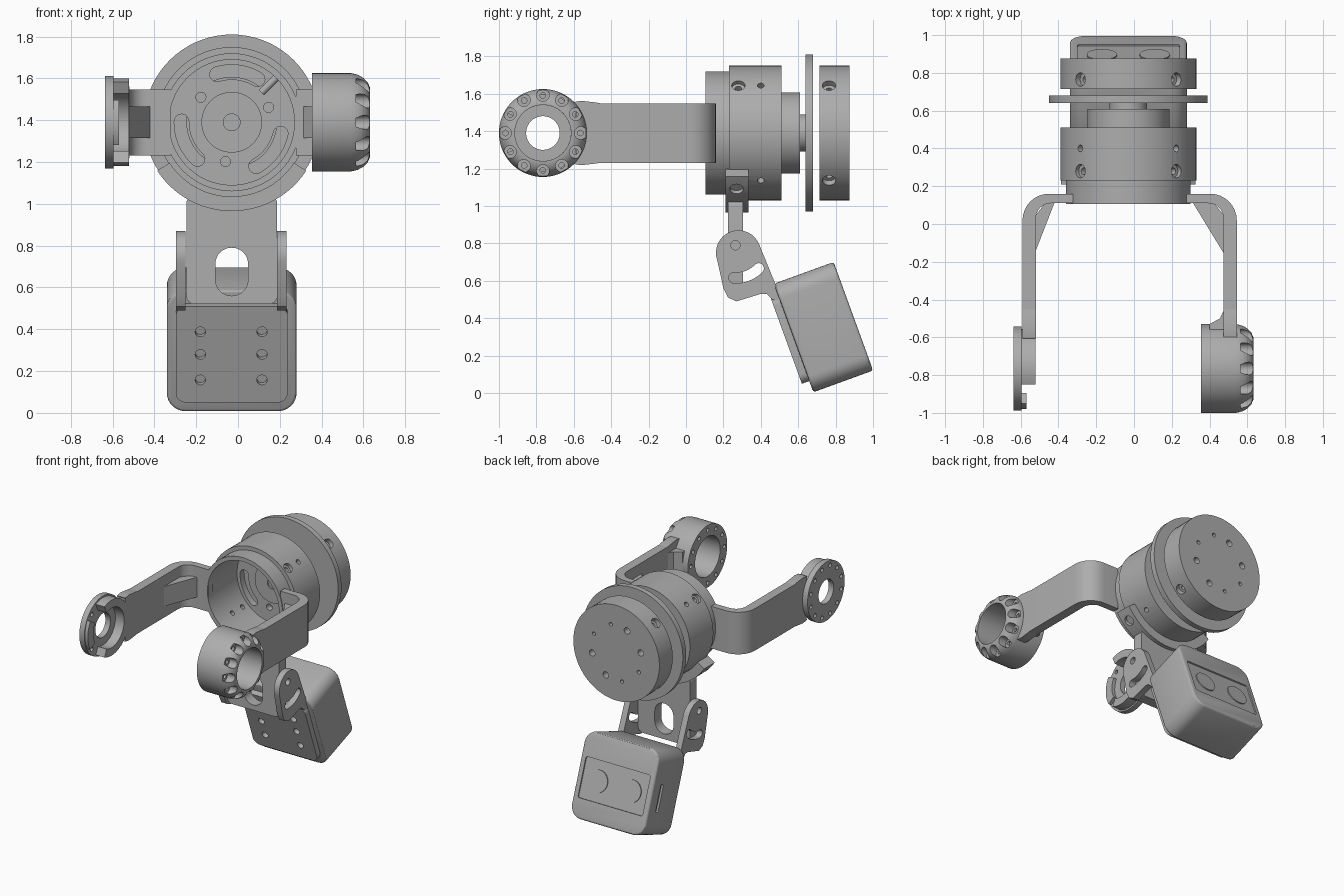
import bpy, bmesh
from math import sin, cos, pi, radians
from mathutils import Matrix, Vector

if "Cube" in bpy.data.objects:
    bpy.data.objects.remove(bpy.data.objects["Cube"])

GREY = (0.42, 0.42, 0.42, 1)
mat = bpy.data.materials.new("grey plastic")
mat.use_nodes = True
mat.diffuse_color = GREY
mat.node_tree.nodes["Principled BSDF"].inputs["Base Color"].default_value = GREY


def frame(u, v, w, origin=(0, 0, 0)):
    """Matrix with the given axes as columns."""
    return Matrix.Translation(origin) @ Matrix((u, v, w)).transposed().to_4x4()


X, Y, Z = (1, 0, 0), (0, 1, 0), (0, 0, 1)
CX, CZ, EY = -0.03, 1.39, -0.765          # drum axis, arm end axis
FLAT = frame(X, Y, Z)
SIDE = frame(Y, Z, X)                     # outlines in y, z, depth along x
FRONT = frame(X, Z, Y)                    # outlines in x, z, depth along y
DRUM = frame(X, Z, Y, (CX, 0, CZ))
END = frame(Y, Z, X, (0, EY, CZ))
TILT = frame(X, (0, -0.342, 0.94), (0, 0.94, 0.342), (CX, 0.735, 0.352))


def finish(bm, name, m):
    bm.transform(m)
    bmesh.ops.remove_doubles(bm, verts=bm.verts, dist=1e-5)
    bmesh.ops.recalc_face_normals(bm, faces=bm.faces)
    me = bpy.data.meshes.new(name)
    bm.to_mesh(me)
    bm.free()
    me.materials.append(mat)
    me.shade_smooth()
    me.set_sharp_from_angle(angle=radians(30))
    ob = bpy.data.objects.new(name, me)
    bpy.context.collection.objects.link(ob)
    return ob


def prism(name, pts, lo, hi, m):
    """Extrude a closed outline from lo to hi."""
    bm = bmesh.new()
    a, b = [[bm.verts.new((p[0], p[1], h)) for p in pts] for h in (lo, hi)]
    bm.faces.new(a)
    bm.faces.new(b)
    for i in range(len(pts)):
        bm.faces.new((a[i - 1], a[i], b[i], b[i - 1]))
    return finish(bm, name, m)


def lathe(name, profile, m, n=64):
    """Turn a closed (depth, radius) profile around the local depth axis."""
    bm = bmesh.new()
    rings = [[bm.verts.new((r * cos(2 * pi * k / n), r * sin(2 * pi * k / n), h))
              for h, r in profile] for k in range(n)]
    for k in range(n):
        for i in range(len(profile)):
            bm.faces.new((rings[k - 1][i - 1], rings[k - 1][i], rings[k][i], rings[k][i - 1]))
    bmesh.ops.dissolve_degenerate(bm, dist=1e-6, edges=bm.edges)
    return finish(bm, name, m)


def rod(r, lo, hi, m, n=20):
    return prism("cutter", arc(0, 0, r, 0, 360 - 360 / n, n - 1), lo, hi, m)


def disc(name, r, lo, hi, m):
    return prism(name, arc(0, 0, r, 0, 355, 71), lo, hi, m)


def arc(cx, cy, r, a0, a1, n=8):
    return [(cx + r * cos(radians(a0 + (a1 - a0) * i / n)),
             cy + r * sin(radians(a0 + (a1 - a0) * i / n))) for i in range(n + 1)]


def rounded(w, h, r, cx=0, cy=0):
    pts = []
    for i, (sx, sy) in enumerate(((1, 1), (-1, 1), (-1, -1), (1, -1))):
        pts += arc(cx + sx * (w / 2 - r), cy + sy * (h / 2 - r), r, 90 * i, 90 * i + 90)
    return pts


def band(r0, r1, a0, a1, caps=False, cx=0, cy=0):
    """Curved strip, with round ends if asked."""
    pts = arc(cx, cy, r1, a0, a1, 24)
    rm, h = (r0 + r1) / 2, (r1 - r0) / 2
    def cap(a, t):
        c = radians(a)
        return arc(cx + rm * cos(c), cy + rm * sin(c), h, a + t, a + t + 180)[1:-1]
    pts += cap(a1, 0) if caps else []
    pts += arc(cx, cy, r0, a1, a0, 24)
    return pts + (cap(a0, 180) if caps else [])


def around(m, r, a):
    return m @ Matrix.Translation((r * cos(radians(a)), r * sin(radians(a)), 0))


def cut(ob, cutters, bevel=0):
    """Bevel, subtract the cutters, then bake the result."""
    if bevel:
        b = ob.modifiers.new("bevel", "BEVEL")
        b.width, b.segments, b.angle_limit = bevel, 3, radians(40)
    for c in cutters:
        c.hide_render = True
        mod = ob.modifiers.new("cut", "BOOLEAN")
        mod.object, mod.operation, mod.solver = c, "DIFFERENCE", "EXACT"
    me = bpy.data.meshes.new_from_object(
        ob.evaluated_get(bpy.context.evaluated_depsgraph_get()))
    ob.modifiers.clear()
    ob.data = me
    me.shade_smooth()
    me.set_sharp_from_angle(angle=radians(30))
    for c in cutters:
        bpy.data.objects.remove(c)


def radial(y, a):
    """Frame pointing outward from the drum axis."""
    d = Vector((cos(radians(a)), 0, sin(radians(a))))
    return frame(Vector(Y).cross(d), Y, d, (CX, y, CZ))


DIAGONALS = (45, 135, 225, 315)

# Hollow drum with slotted floor and side screw holes
drum = lathe("motor_drum", [(0.105, 0.30), (0.105, 0.33), (0.23, 0.33), (0.23, 0.36),
                            (0.51, 0.36), (0.51, 0), (0.46, 0), (0.46, 0.30)], DRUM)
holes = [prism("cutter", band(0.205, 0.275, a - 24, a + 24, True), 0.4, 0.6, DRUM)
         for a in (83, 203, 323)]
holes += [rod(0.024, 0.4, 0.6, around(DRUM, 0.19, a)) for a in (22, 141, 261)]
for a in DIAGONALS:
    holes += [rod(0.036, 0.335, 0.4, radial(0.28, a)), rod(0.018, 0.2, 0.345, radial(0.28, a)),
              rod(0.018, 0.2, 0.4, radial(0.4, a))]
cut(drum, holes)
hub = lathe("drum_hub", [(0.45, 0.04), (0.45, 0.145), (0.47, 0.145), (0.47, 0.04)], DRUM)

# Stepped shaft, flange and rear motor
disc("shaft_step", 0.217, 0.505, 0.61, DRUM)
disc("shaft_neck", 0.1, 0.6, 0.65, DRUM)
disc("flange", 0.42, 0.64, 0.68, DRUM)
rear = disc("rear_motor", 0.36, 0.715, 0.875, DRUM)
holes = [rod(0.036, 0.325, 0.4, radial(0.765, a)) for a in DIAGONALS]
holes += [rod(0.016, 0.28, 0.34, radial(0.765, a)) for a in DIAGONALS]
for a in (0, 180):
    holes += [rod(0.024, 0.82, 0.9, around(DRUM, 0.21, a + t)) for t in (115, 165)]
    holes += [rod(0.014, 0.82, 0.9, around(DRUM, 0.21, a + t)) for t in (27, 77)]
cut(rear, holes)

# Yoke arms with gussets
for side, name, inner, stop in ((1, "left", 0.33, -0.585), (-1, "right", 0.395, -0.6)):
    outline = [(0.567, stop)] + arc(0.427, 0.02, 0.14, 0, 90) + [(0.30, 0.16), (0.30, 0.11)]
    outline += arc(0.417, 0.03, 0.08, 90, 0) + [(0.497, stop)]
    prism(name + "_arm", [(side * d - 0.023, y) for d, y in outline], 1.23, 1.548, FLAT)
    web = [(0.51, -0.175), (0.51, 0.03), (0.44, 0.12), (inner, 0.12)]
    prism(name + "_arm_gusset", [(side * d - 0.023, y) for d, y in web], 1.315, 1.465, FLAT)

# Left arm end: scalloped hollow housing
shell = [(0.355, 0.15), (0.355, 0.235), (0.54, 0.235), (0.575, 0.228), (0.60, 0.215),
         (0.62, 0.195), (0.632, 0.165), (0.632, 0.15)]
housing = lathe("left_motor_housing", shell, END)
holes = [rod(0.034, 0.565, 0.7, around(END, 0.203, 30 * k)) for k in range(12)]
holes += [rod(0.015, 0.3, 0.6, around(END, 0.2, 30 * k)) for k in range(12)]
cut(housing, holes)
# Fillets between arm and housing
for s in (1, -1):
    fillet = [(-0.41, 0.15), (-0.48, 0.163), (-0.56, 0.172), (-0.605, 0.165), (-0.58, 0.11)]
    prism("left_arm_fillet", [(y, CZ + s * z) for y, z in fillet], 0.474, 0.544, SIDE)
    prism("right_arm_fillet", [(y, CZ + s * z) for y, z in fillet], -0.59, -0.52, SIDE)
prism("housing_root", [(0.5, -0.45), (0.474, -0.46), (0.455, -0.5), (0.40, -0.53), (0.40, -0.59),
                       (0.5, -0.59)], 1.28, 1.5, FLAT)

# Right arm end: bearing plate with an open collar
plate = lathe("right_bearing_plate", [(-0.637, 0.09), (-0.637, 0.222), (-0.595, 0.222),
                                      (-0.595, 0.09)], END)
cut(plate, [rod(0.015, -0.7, -0.5, around(END, 0.187, 30 * k + 15)) for k in range(12)])
collar = band(0.15, 0.21, -114, 114)
prism("right_collar", collar, -0.6, -0.522, END)
prism("right_collar_hook", band(0.15, 0.215, 150, 210), -0.6, -0.57, END)

# Saddle clamp and hanging bracket
saddle = prism("saddle_clamp", band(0.355, 0.425, -147, -33), 0.21, 0.335, DRUM)
cut(saddle, [rod(0.036, 0.4, 0.5, radial(0.27, a)) for a in (225, 315)])
bracket = prism("hanging_bracket", rounded(0.435, 0.52, 0.04, CX, 0.78), 0.225, 0.305, FRONT)
cut(bracket, [prism("cutter", rounded(0.156, 0.23, 0.077, CX, 0.675), 0.1, 0.4, FRONT)])

# Hinge ears with pivot hole and curved slot
ear = arc(0.28, 0.75, 0.12, 20, 200, 16) + [(0.20, 0.56), (0.225, 0.51), (0.27, 0.49),
      (0.40, 0.53), (0.43, 0.53), (0.46, 0.50), (0.51, 0.49), (0.475, 0.59)]
for name, lo in (("left_hinge_ear", 0.187), ("right_hinge_ear", -0.297)):
    ob = prism(name, ear, lo, lo + 0.046, SIDE)
    pivot = SIDE @ Matrix.Translation((0.265, 0.79, 0))
    cut(ob, [rod(0.025, lo - 0.1, lo + 0.1, pivot),
             prism("cutter", band(0.147, 0.203, -93, -45, True), lo - 0.1, lo + 0.1, pivot)])

# Tilted mounting plate
mount = prism("mounting_plate", rounded(0.535, 0.49, 0.05), -0.212, -0.16, TILT)
cut(mount, [rod(0.025, -0.3, -0.18, TILT @ Matrix.Translation((x, y, 0)))
            for x in (-0.15, 0.145) for y in (-0.13, 0, 0.115)])

# Camera box with side slot, face panel and two lens discs
box = prism("camera_box", rounded(0.62, 0.617, 0.09), -0.17, 0.17, TILT)
cut(box, [prism("cutter", rounded(0.03, 0.2, 0.014, 0.06, -0.03), -0.33, -0.295,
                TILT @ frame(Z, Y, X)),
          prism("cutter", rounded(0.54, 0.29, 0.015, 0, -0.02), 0.16, 0.3, TILT)], 0.015)
for name, x in (("left_lens", 0.14), ("right_lens", -0.14)):
    disc(name, 0.08, 0.155, 0.167, TILT @ Matrix.Translation((x, -0.02, 0)))
